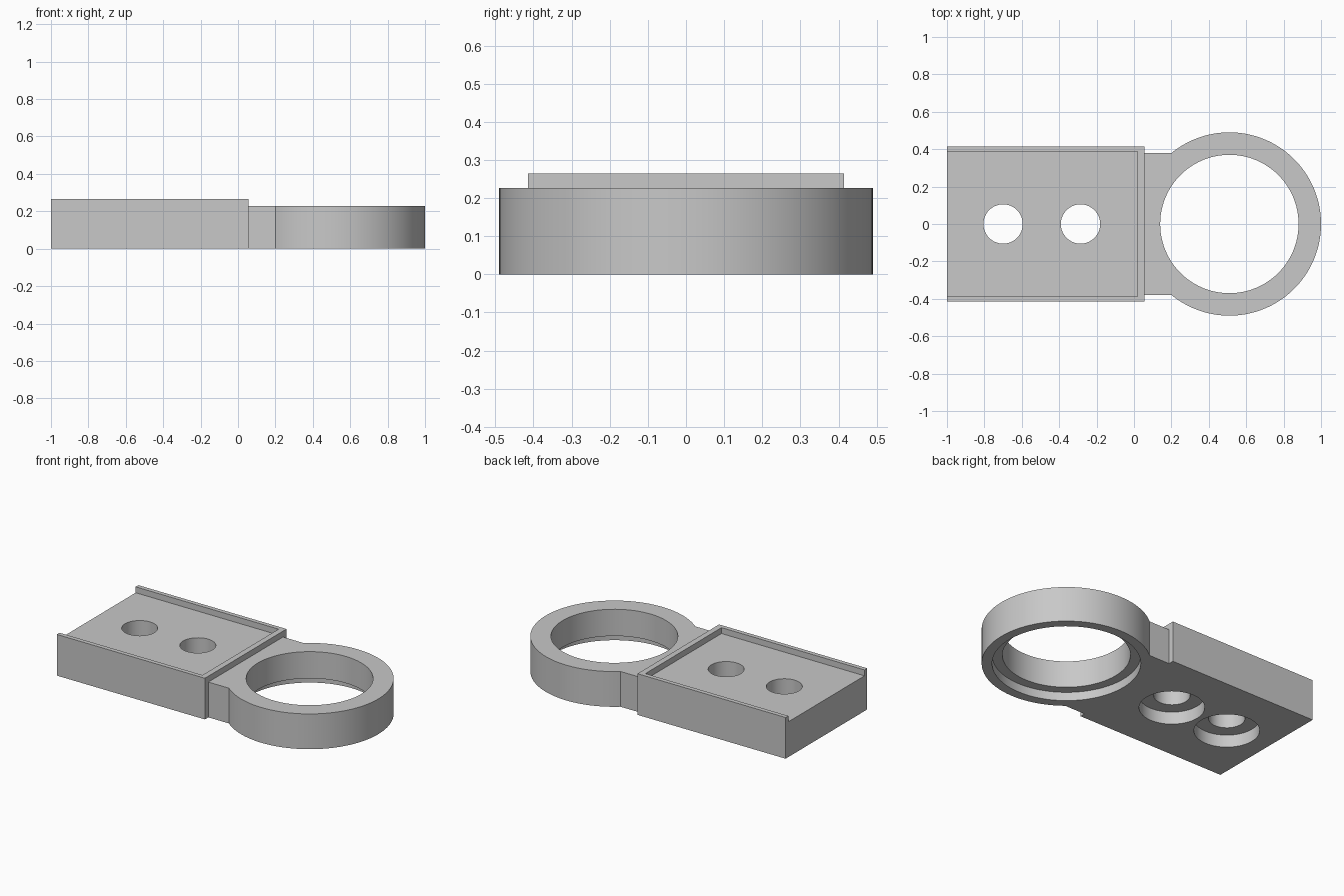
import bpy
import bmesh
from math import asin, cos, sin, pi, radians

if "Cube" in bpy.data.objects:
    bpy.data.objects.remove(bpy.data.objects["Cube"], do_unlink=True)

# Single plain grey
grey = bpy.data.materials.new("plain_grey")
grey.use_nodes = True
GREY = (0.58, 0.58, 0.58, 1)
grey.diffuse_color = GREY
grey.node_tree.nodes["Principled BSDF"].inputs["Base Color"].default_value = GREY

BLOCK_TOP, RING_TOP = 0.265, 0.227
RING_X, RING_R = 0.51, 0.49
NECK_Y = 0.38


def prism(name, outline, z0, z1):
    """Extrude a counter-clockwise plan outline from z0 to z1."""
    bm = bmesh.new()
    base = bm.faces.new([bm.verts.new((x, y, z0)) for x, y in outline])
    up = bmesh.ops.extrude_face_region(bm, geom=[base])["geom"]
    bmesh.ops.translate(bm, vec=(0, 0, z1 - z0),
                        verts=[v for v in up if isinstance(v, bmesh.types.BMVert)])
    bmesh.ops.recalc_face_normals(bm, faces=bm.faces)
    mesh = bpy.data.meshes.new(name)
    bm.to_mesh(mesh)
    bm.free()
    mesh.materials.append(grey)
    obj = bpy.data.objects.new(name, mesh)
    bpy.context.collection.objects.link(obj)
    return obj


def rectangle(x0, x1, half_y):
    return [(x0, -half_y), (x1, -half_y), (x1, half_y), (x0, half_y)]


def arc(cx, r, start, end, n):
    return [(cx + r * cos(start + (end - start) * i / n),
             r * sin(start + (end - start) * i / n)) for i in range(n + 1)]


def circle(cx, r, n=96):
    return arc(cx, r, 0, 2 * pi, n)[:-1]


def combine(target, other, operation):
    """Apply a boolean and discard the other solid."""
    mod = target.modifiers.new(operation, 'BOOLEAN')
    mod.operation, mod.solver, mod.object = operation, 'EXACT', other
    bpy.context.view_layer.objects.active = target
    bpy.ops.object.modifier_apply(modifier=mod.name)
    bpy.data.objects.remove(other, do_unlink=True)


# Mounting block with a shallow tray open at its outer end
bracket = prism("ring_bracket", rectangle(-1, 0.055, 0.415), 0, BLOCK_TOP)
combine(bracket, prism("tray_cutter", rectangle(-1.1, 0.018, 0.387), RING_TOP, 0.4),
        'DIFFERENCE')

# Neck and ring share one outline, the neck running into the block
meet = pi - asin(NECK_Y / RING_R)
outline = arc(RING_X, RING_R, -meet, meet, 120) + [(0, NECK_Y), (0, -NECK_Y)]
combine(bracket, prism("neck_and_ring", outline, 0, RING_TOP), 'UNION')

# Through holes, each with a wider counterbore from below
for x, hole, bore, depth in ((RING_X, 0.37, 0.43, 0.055),
                             (-0.7, 0.105, 0.19, 0.08),
                             (-0.286, 0.105, 0.19, 0.08)):
    combine(bracket, prism("hole_cutter", circle(x, hole), -0.1, 0.4), 'DIFFERENCE')
    combine(bracket, prism("bore_cutter", circle(x, bore), -0.1, depth), 'DIFFERENCE')

# Smooth the round walls, keep the edges crisp
bpy.ops.object.select_all(action='DESELECT')
bracket.select_set(True)
bpy.context.view_layer.objects.active = bracket
bpy.ops.object.shade_smooth_by_angle(angle=radians(30))
